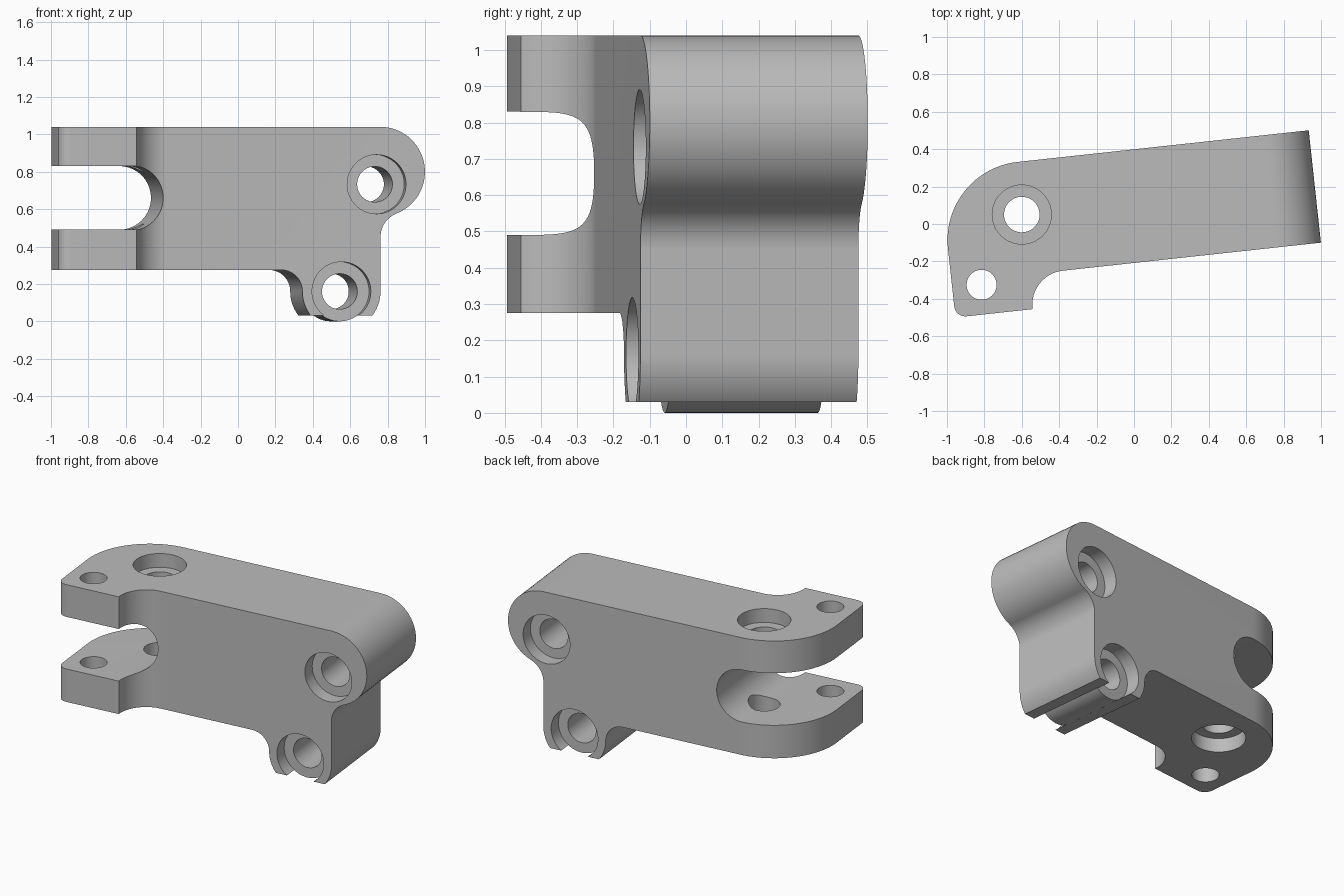
import bpy, bmesh, math
from mathutils import Matrix, Vector

cube = bpy.data.objects.get("Cube")
if cube:
    bpy.data.objects.remove(cube, do_unlink=True)

TILT = math.radians(6.2)      # the bar is turned about z
FRONT, BACK = -0.207, 0.397   # bar faces before turning
TOP, BOTTOM = 1.04, 0.275
BORE, HOLE, DEPTH = 0.158, 0.095, 0.09

grey = bpy.data.materials.new("plain grey")
grey.use_nodes = True
grey.diffuse_color = (0.5, 0.5, 0.5, 1)
grey.node_tree.nodes["Principled BSDF"].inputs["Base Color"].default_value = grey.diffuse_color


def arc(cx, cy, r, start, end, steps=24):
    angles = [math.radians(start + (end - start) * i / steps) for i in range(steps + 1)]
    return [(cx + r * math.cos(a), cy + r * math.sin(a)) for a in angles]


def prism(name, points, axis, low, high):
    """Extrude a profile along y (points are x, z) or z (points are x, y)."""
    def place(p, h):
        return Vector((p[0], h, p[1])) if axis == "Y" else Vector((p[0], p[1], h))
    bm = bmesh.new()
    face = bm.faces.new([bm.verts.new(place(p, low)) for p in points])
    ext = bmesh.ops.extrude_face_region(bm, geom=[face])
    moved = [v for v in ext["geom"] if isinstance(v, bmesh.types.BMVert)]
    bmesh.ops.translate(bm, verts=moved, vec=place((0, 0), high - low))
    bmesh.ops.recalc_face_normals(bm, faces=bm.faces)
    mesh = bpy.data.meshes.new(name)
    bm.to_mesh(mesh)
    bm.free()
    mesh.materials.append(grey)
    obj = bpy.data.objects.new(name, mesh)
    bpy.context.collection.objects.link(obj)
    return obj


def rod(name, center, r, axis, low, high):
    return prism(name, arc(*center, r, 0, 360, 64)[:-1], axis, low, high)


def combine(target, tool, operation):
    tool.hide_render = True
    mod = target.modifiers.new(operation, "BOOLEAN")
    mod.operation, mod.solver, mod.object = operation, "EXACT", tool
    bpy.context.view_layer.objects.active = target
    bpy.ops.object.modifier_apply(modifier=mod.name)
    bpy.data.objects.remove(tool, do_unlink=True)


# Side profile: rounded upper end, waist fillet, cut-off lower eye
eye = (0.534, 0.16)
eye_r, foot = 0.21, 0.03
wall = eye[0] + eye_r
nose = (0.743, 0.80)
nose_r, waist_r = 0.24, 0.135
dx = wall + waist_r - nose[0]
dz = -math.sqrt((nose_r + waist_r) ** 2 - dx ** 2)
turn = math.degrees(math.atan2(dz, dx))
cut = math.degrees(math.asin((eye[1] - foot) / eye_r))
side = [(-1.2, BOTTOM), (-1.2, TOP)]
side += arc(*nose, nose_r, 90, turn)
side += arc(nose[0] + dx, nose[1] + dz, waist_r, 180 + turn, 180)
side += arc(*eye, eye_r, 0, -cut)
side += arc(*eye, eye_r, 180 + cut, 180)
heel = 0.115
side += arc(eye[0] - eye_r - heel, BOTTOM - heel, heel, 0, 90)
body = prism("bracket_body", side, "Y", -0.6, 0.6)

# Plan profile: rounded back corner, lug toward the front, concave shoulder
left, lug = -1.003, -0.394
plan = [(1.2, FRONT), (1.2, BACK)]
plan += arc(left + 0.42, BACK - 0.42, 0.42, 90, 180, 32)
plan += arc(left + 0.06, lug + 0.06, 0.06, 180, 270, 10)
plan += [(-0.588, lug)]
plan += arc(-0.405, FRONT - 0.183, 0.183, 180, 90)
combine(body, prism("plan", plan, "Z", -0.2, 1.3), "INTERSECT")

# Round-ended slot between the two lugs
slot = [(-1.3, 0.49), *arc(-0.595, 0.66, 0.17, -90, 90, 32), (-1.3, 0.83)]
combine(body, prism("slot", slot, "Y", -0.7, 0.7), "DIFFERENCE")

# Boss filling the middle of the lower eye
combine(body, rod("boss", eye, 0.16, "Y", FRONT + DEPTH, BACK - DEPTH), "UNION")

# Counterbored through holes: two across the bar, one down through the lugs
for center, axis, low, high in ((eye, "Y", FRONT, BACK),
                                ((0.723, 0.733), "Y", FRONT, BACK),
                                ((-0.591, 0.115), "Z", BOTTOM, TOP)):
    combine(body, rod("bore_low", center, BORE, axis, low - 0.2, low + DEPTH), "DIFFERENCE")
    combine(body, rod("bore_high", center, BORE, axis, high - DEPTH, high + 0.2), "DIFFERENCE")
    combine(body, rod("hole", center, HOLE, axis, low - 0.3, high + 0.3), "DIFFERENCE")

# Small pin hole through both lugs
combine(body, rod("pin_hole", (-0.845, -0.235), 0.08, "Z", 0, 1.3), "DIFFERENCE")

# Turn the finished bracket and smooth its curved faces
body.data.transform(Matrix.Rotation(TILT, 4, "Z"))
bpy.ops.object.select_all(action="DESELECT")
body.select_set(True)
bpy.context.view_layer.objects.active = body
bpy.ops.object.shade_smooth_by_angle(angle=math.radians(30))
